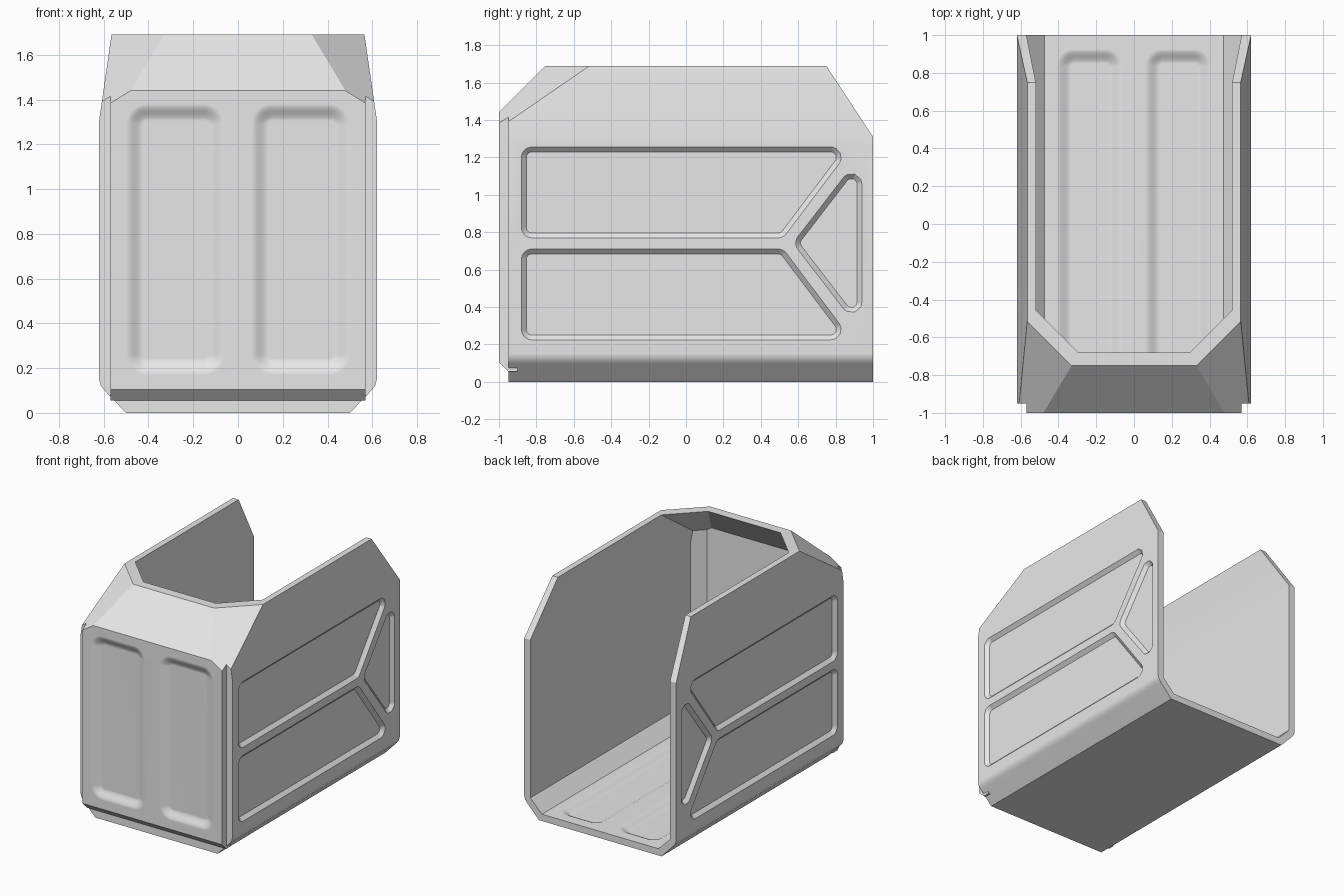
import bpy, bmesh, math
from mathutils import Vector

cube = bpy.data.objects.get("Cube")
if cube:
    bpy.data.objects.remove(cube, do_unlink=True)

grey = bpy.data.materials.new("light_grey")
grey.use_nodes = True
colour = (0.8, 0.8, 0.8, 1)
grey.diffuse_color = colour
grey.node_tree.nodes["Principled BSDF"].inputs["Base Color"].default_value = colour


def make_object(name, bm):
    bmesh.ops.recalc_face_normals(bm, faces=bm.faces)
    mesh = bpy.data.meshes.new(name)
    bm.to_mesh(mesh)
    bm.free()
    mesh.materials.append(grey)
    ob = bpy.data.objects.new(name, mesh)
    bpy.context.collection.objects.link(ob)
    return ob


def loft(rings):
    """Closed solid through matching rings of points."""
    bm = bmesh.new()
    loops = [[bm.verts.new(p) for p in ring] for ring in rings]
    n = len(loops[0])
    for a, b in zip(loops, loops[1:]):
        for i in range(n):
            j = (i + 1) % n
            bm.faces.new((a[i], a[j], b[j], b[i]))
    bm.faces.new(loops[0])
    bm.faces.new(loops[-1])
    return bm


def hall_prism(half, y0, y1):
    """Mirrored x-z half profile, extruded along y."""
    profile = half + [(-x, z) for x, z in reversed(half)]
    return loft([[(x, y, z) for x, z in profile] for y in (y0, y1)])


def cut_plane(bm, point, normal):
    """Cut away the side the normal points to and cap the hole."""
    geom = bm.verts[:] + bm.edges[:] + bm.faces[:]
    cut = bmesh.ops.bisect_plane(bm, geom=geom, plane_co=point, plane_no=normal,
                                 dist=1e-5, clear_outer=True)["geom_cut"]
    rim = [e for e in cut if isinstance(e, bmesh.types.BMEdge) and e.is_boundary]
    bmesh.ops.edgeloop_fill(bm, edges=rim)


def cut_hood(bm, front_y, corner_x):
    """Slope the top of the front and its two corners."""
    cut_plane(bm, (0, front_y, 1.69), (0, -1, 1))
    for s in (1, -1):
        cut_plane(bm, (s * corner_x, front_y, 1.69), (s, -1, 1.6))


def combine(target, tool, operation):
    mod = target.modifiers.new("combine", "BOOLEAN")
    mod.operation = operation
    mod.solver = "EXACT"
    mod.object = tool
    bpy.context.view_layer.objects.active = target
    bpy.ops.object.modifier_apply(modifier=mod.name)
    bpy.data.objects.remove(tool, do_unlink=True)


def rounded_ring(corners, radius, inset, steps=6):
    """Convex counter-clockwise outline with rounded corners, shrunk by inset."""
    pts = [Vector(c) for c in corners]
    ring = []
    for i, p in enumerate(pts):
        a = (p - pts[i - 1]).normalized()
        b = (pts[(i + 1) % len(pts)] - p).normalized()
        n0, n1 = Vector((a.y, -a.x)), Vector((b.y, -b.x))
        centre = p - (n0 + n1) * (radius / (1 + n0.dot(n1)))
        for k in range(steps + 1):
            ring.append(centre + n0.lerp(n1, k / steps).normalized() * (radius - inset))
    return ring


def press(target, corners, radius, width, depth, place, steps=1):
    """Press a recess with sloped (or eased) walls into the target."""
    levels = [(0, 0.02)]
    for k in range(steps + 1):
        t = k / steps
        ease = t if steps == 1 else t * t * (3 - 2 * t)
        levels.append((width * t, -depth * ease))
    rings = [[place(p.x, p.y, h) for p in rounded_ring(corners, radius, d)]
             for d, h in levels]
    combine(target, make_object("recess_cutter", loft(rings)), "DIFFERENCE")


def rectangle(u0, u1, v0, v1):
    return [(u0, v0), (u1, v0), (u1, v1), (u0, v1)]


# Outer block with a raised front plate
outer = [(0.5, 0), (0.596, 0.1), (0.613, 0.122), (0.62, 0.15), (0.62, 1.31), (0.565, 1.69)]
block = make_object("block", hall_prism(outer, -0.95, 1))
plate_side = [(-1, 0.105), (-1, 1.6), (-0.9, 1.6), (-0.9, 0.055), (-0.95, 0.055)]
plate = loft([[(x, y, z) for y, z in plate_side] for x in (-0.57, 0.57)])
combine(block, make_object("front_plate", plate), "UNION")

# Sloped hood at the front and sloped rear ends of the walls
bm = bmesh.new()
bm.from_mesh(block.data)
cut_hood(bm, -0.75, 0.33)
cut_plane(bm, (0, 0.75, 1.69), (0, 0.38, 0.25))
shell = make_object("container_shell", bm)
bpy.data.objects.remove(block, do_unlink=True)

# Hollow interior, open at the top and the back
inner = [(0.475, 0.05), (0.57, 0.145), (0.57, 1.31), (0.52, 1.69), (0.505, 1.8)]
cavity = hall_prism(inner, -0.945, 1.1)
cut_hood(cavity, -0.68, 0.295)
for s in (1, -1):
    cut_plane(cavity, (s * 0.57, -0.865, 0), (s, -1, 0))
combine(shell, make_object("cavity_cutter", cavity), "DIFFERENCE")

# Recessed panels on both side walls
upper = [(-0.88, 0.77), (0.52, 0.77), (0.885, 1.255), (-0.88, 1.255)]
lower = [(-0.88, 0.225), (0.885, 0.225), (0.52, 0.71), (-0.88, 0.71)]
rear = [(0.572, 0.742), (0.94, 0.264), (0.94, 1.22)]
for s in (1, -1):
    for corners in (upper, lower, rear):
        press(shell, corners, 0.055, 0.026, 0.025,
              lambda u, v, h: (s * (0.62 + h), u, v))

# Soft pressed channels in the front plate and the floor
for left, right in ((0.06, 0.5), (-0.5, -0.06)):
    press(shell, rectangle(left, right, 0.17, 1.38), 0.09, 0.075, 0.03,
          lambda u, v, h: (u, -1 - h, v), 5)
for left, right in ((0.06, 0.41), (-0.41, -0.06)):
    press(shell, rectangle(left, right, -0.85, 0.925), 0.09, 0.075, 0.03,
          lambda u, v, h: (u, v, 0.05 + h), 5)

# Smooth the soft bends, keep the folds crisp
bpy.ops.object.select_all(action="DESELECT")
shell.select_set(True)
bpy.context.view_layer.objects.active = shell
bpy.ops.object.shade_smooth_by_angle(angle=math.radians(30))
weighted = shell.modifiers.new("even_shading", "WEIGHTED_NORMAL")
weighted.keep_sharp = True
